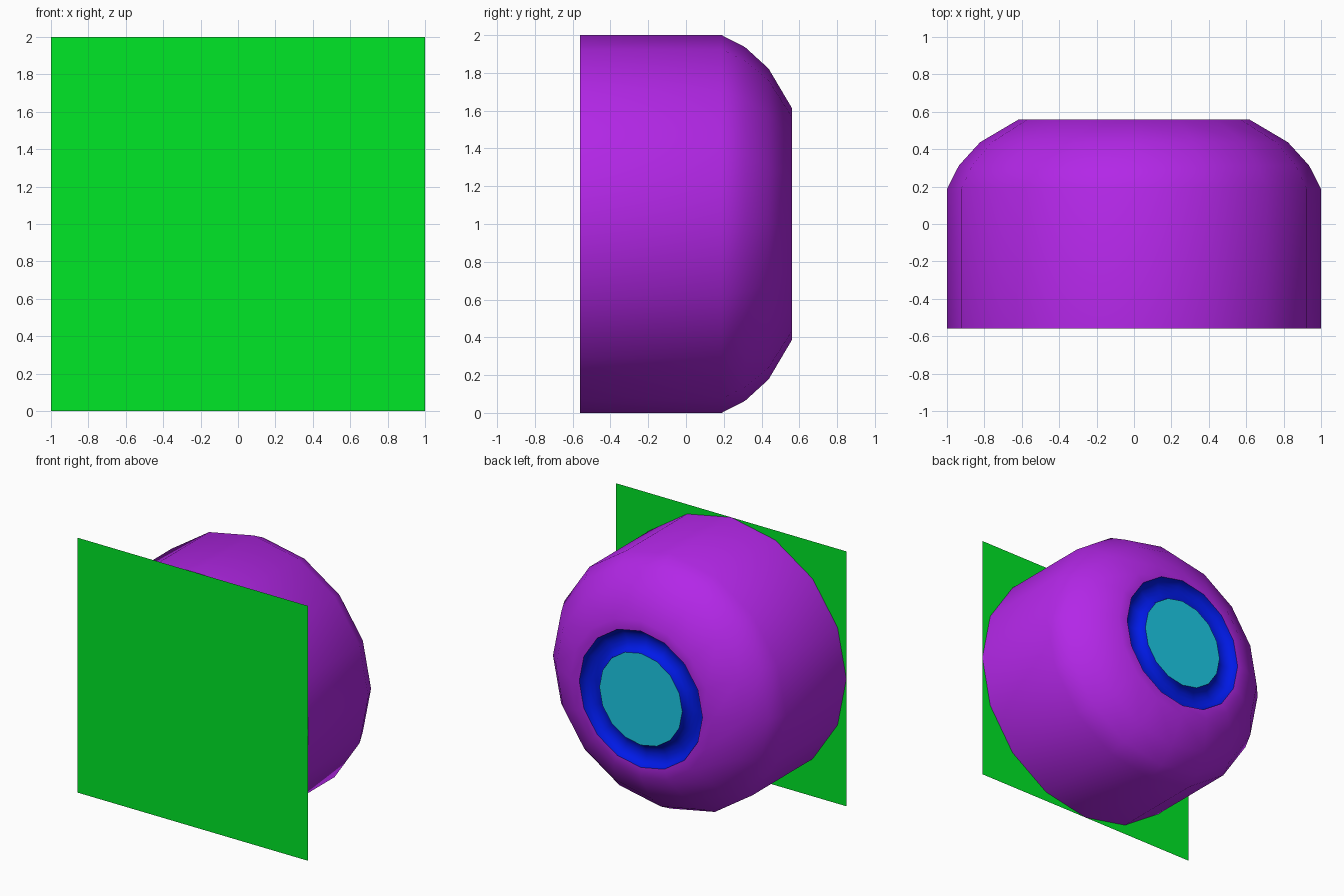
import bpy, bmesh, math

if "Cube" in bpy.data.objects:
    bpy.data.objects.remove(bpy.data.objects["Cube"])

SIDES = 16
CENTRE_Z = 1.0


def material(name, rgb):
    """Flat colour, linear values."""
    m = bpy.data.materials.new(name)
    m.diffuse_color = (*rgb, 1)
    m.use_nodes = True
    m.node_tree.nodes["Principled BSDF"].inputs["Base Color"].default_value = m.diffuse_color
    return m


def lathe(name, profile, mat, cap=False):
    """Turn (radius, y) points around the front-to-back axis."""
    bm = bmesh.new()
    angles = [2 * math.pi * j / SIDES for j in range(SIDES)]
    rings = [[bm.verts.new((r * math.cos(a), y, CENTRE_Z + r * math.sin(a))) for a in angles]
             for r, y in profile]
    for a, b in zip(rings, rings[1:]):
        for j in range(SIDES):
            k = (j + 1) % SIDES
            bm.faces.new((a[j], b[j], b[k], a[k]))
    if cap:
        bm.faces.new(rings[-1][::-1])
    me = bpy.data.meshes.new(name)
    bm.to_mesh(me)
    bm.free()
    me.materials.append(mat)
    ob = bpy.data.objects.new(name, me)
    bpy.context.collection.objects.link(ob)
    bpy.ops.object.select_all(action='DESELECT')
    bpy.context.view_layer.objects.active = ob
    ob.select_set(True)
    bpy.ops.object.shade_smooth_by_angle(angle=math.radians(40))
    return ob


purple = material("purple", (0.45, 0.02, 0.8))
blue = material("blue", (0.0, 0.01, 0.8))
green = material("green", (0.0, 0.8, 0.02))
teal = material("teal", (0.012, 0.6, 0.8))

# Rounded barrel body, with a flat rim at the back
lathe("body", [(1.0, -0.56), (1.0, 0.188), (0.936, 0.313), (0.823, 0.437),
               (0.615, 0.56), (0.535, 0.56)], purple)

# Sunken ring between the rim and the centre disc, rounded in section
STEPS = 8
groove = [(0.4475 + 0.0875 * math.cos(math.pi * i / STEPS),
           0.56 - 0.07 * math.sin(math.pi * i / STEPS)) for i in range(STEPS + 1)]
lathe("groove", groove, blue)

# Centre disc
lathe("centre_disc", [(0.36, 0.56)], teal, cap=True)

# Square sheet across the front
bpy.ops.mesh.primitive_plane_add(size=2, location=(0, -0.56, CENTRE_Z),
                                 rotation=(math.radians(90), 0, 0))
plate = bpy.context.object
plate.name = "front_plate"
plate.data.materials.append(green)
